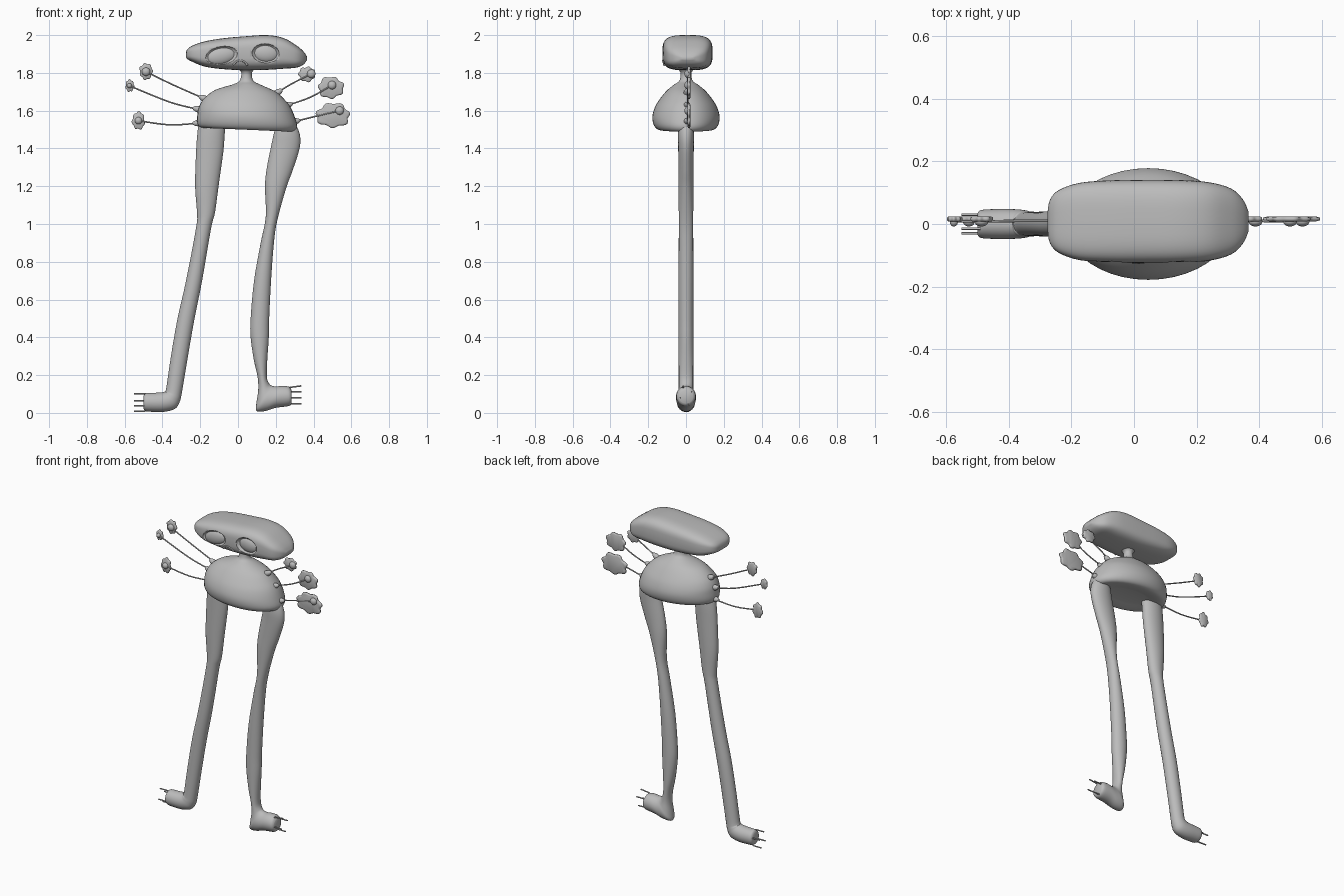
import bpy, bmesh, math
from mathutils import Vector

grey = bpy.data.materials.new("plain grey")
grey.diffuse_color = (0.5, 0.5, 0.5, 1)


def finish(name, bm):
    bmesh.ops.recalc_face_normals(bm, faces=bm.faces)
    me = bpy.data.meshes.new(name)
    bm.to_mesh(me)
    bm.free()
    ob = bpy.data.objects.new(name, me)
    bpy.context.collection.objects.link(ob)
    me.materials.append(grey)
    for p in me.polygons:
        p.use_smooth = True
    return ob


def spline(pts, steps):
    """Catmull-Rom interpolation through tuples of any length."""
    out = []
    for i in range(len(pts) - 1):
        a, b, c, d = (pts[min(max(i + k, 0), len(pts) - 1)] for k in (-1, 0, 1, 2))
        for s in range(steps):
            t = s / steps
            out.append([0.5 * (2 * q + (r - p) * t + (2 * p - 5 * q + 4 * r - u) * t * t
                        + (3 * q - p - 3 * r + u) * t ** 3) for p, q, r, u in zip(a, b, c, d)])
    return out + [list(pts[-1])]


def loft(name, rings, steps=4, seg=32, power=2.0, y0=0.0):
    """Skin over rings; each ring = one edge (x, z), opposite edge (x, z), half depth in y."""
    bm = bmesh.new()
    loops = []
    for ax, az, bx, bz, ry in spline(rings, steps):
        loop = []
        for i in range(seg):
            a = 2 * math.pi * i / seg
            c, s = (math.copysign(abs(f) ** (2 / power), f) for f in (math.cos(a), math.sin(a)))
            loop.append(bm.verts.new(((ax + bx) / 2 + c * (ax - bx) / 2, y0 + s * ry,
                                      (az + bz) / 2 + c * (az - bz) / 2)))
        loops.append(loop)
    for p, q in zip(loops, loops[1:]):
        for i in range(seg):
            j = (i + 1) % seg
            bm.faces.new((p[i], p[j], q[j], q[i]))
    bm.faces.new(loops[0])
    bm.faces.new(loops[-1])
    return finish(name, bm)


def ball(name, loc, radii, tilt=0.0):
    bm = bmesh.new()
    bmesh.ops.create_uvsphere(bm, u_segments=32, v_segments=16, radius=1)
    for v in bm.verts:
        v.co = Vector(a * b for a, b in zip(v.co, radii))
    ob = finish(name, bm)
    ob.location = loc
    ob.rotation_euler.y = tilt
    return ob


def wire(name, pts, radius):
    cu = bpy.data.curves.new(name, 'CURVE')
    cu.dimensions = '3D'
    cu.bevel_depth, cu.bevel_resolution, cu.use_fill_caps = radius, 2, True
    sp = cu.splines.new('POLY')
    path = spline(pts, 5)
    sp.points.add(len(path) - 1)
    for p, co in zip(sp.points, path):
        p.co = (*co, 1)
    cu.materials.append(grey)
    ob = bpy.data.objects.new(name, cu)
    bpy.context.collection.objects.link(ob)


# Wide flattened head, lofted from left tip to right tip
head = loft("head", [
    (-.276, 1.905, -.276, 1.885, .03), (-.268, 1.925, -.268, 1.873, .07),
    (-.24, 1.945, -.24, 1.858, .10), (-.175, 1.967, -.175, 1.833, .123),
    (-.08, 1.983, -.08, 1.82, .131), (.03, 1.993, .03, 1.814, .133), (.15, 2.0, .15, 1.816, .132),
    (.24, 1.985, .24, 1.822, .125), (.31, 1.945, .31, 1.828, .105),
    (.348, 1.912, .348, 1.845, .07), (.366, 1.885, .366, 1.87, .03)],
    seg=48, power=3.4, y0=.008)

# Eyes set in cut sockets
for side, x, z, rx, rz, tilt in (("left", -.09, 1.89, .088, .05, -.2), ("right", .147, 1.903, .073, .052, .08)):
    cutter = ball(side + "_socket_cutter", (x, -.125, z), (rx, .03, rz), tilt)
    cutter.hide_render = True
    cutter.hide_set(True)
    cut = head.modifiers.new(side + " socket", 'BOOLEAN')
    cut.operation, cut.object, cut.solver = 'DIFFERENCE', cutter, 'EXACT'
    ball(side + "_eye", (x, -.095, z), (rx * .93, .026, rz * .92), tilt)
bpy.context.view_layer.objects.active = head
head.select_set(True)
bpy.ops.object.shade_smooth_by_angle(angle=math.radians(40))

# Small arched nose
wire("nose", [(-.025, -.115, 1.842), (-.008, -.12, 1.86), (.015, -.122, 1.865),
              (.035, -.12, 1.858), (.05, -.115, 1.84)], .005)

# Domed torso running up into the flared neck
loft("torso", [
    (-.10, 1.515, .19, 1.50, .07), (-.17, 1.508, .25, 1.492, .12), (-.205, 1.515, .295, 1.49, .152),
    (-.217, 1.54, .313, 1.515, .172), (-.215, 1.58, .303, 1.56, .178), (-.207, 1.62, .28, 1.615, .165),
    (-.18, 1.665, .25, 1.655, .14), (-.12, 1.71, .20, 1.70, .103), (-.03, 1.738, .125, 1.735, .065),
    (.005, 1.755, .085, 1.755, .038), (.016, 1.78, .074, 1.78, .029), (.016, 1.805, .076, 1.805, .031),
    (-.01, 1.83, .10, 1.83, .055)], seg=40)

# Legs, each bending into its foot
loft("left_leg", [
    (-.205, 1.56, -.06, 1.56, .04), (-.215, 1.48, -.07, 1.48, .042), (-.222, 1.38, -.078, 1.38, .041),
    (-.227, 1.2, -.103, 1.2, .04), (-.217, 1.06, -.122, 1.06, .038), (-.222, .98, -.142, .98, .038),
    (-.275, .7, -.19, .7, .04), (-.32, .5, -.23, .5, .04), (-.355, .3, -.265, .3, .039),
    (-.38, .13, -.295, .12, .04), (-.388, .113, -.308, .06, .043), (-.395, .11, -.333, .022, .046),
    (-.425, .107, -.39, .006, .048), (-.46, .106, -.46, .006, .047), (-.49, .104, -.49, .01, .044),
    (-.5, .09, -.5, .022, .034)])
loft("right_leg", [
    (.30, 1.54, .21, 1.56, .036), (.327, 1.475, .19, 1.48, .042), (.326, 1.4, .175, 1.41, .041),
    (.288, 1.28, .153, 1.3, .04), (.255, 1.19, .143, 1.2, .04), (.208, 1.02, .147, 1.04, .038),
    (.19, .9, .12, .9, .038), (.175, .7, .085, .7, .04), (.165, .5, .067, .5, .04),
    (.163, .4, .067, .4, .04), (.155, .28, .084, .28, .039), (.153, .19, .104, .19, .037),
    (.165, .155, .107, .12, .038), (.178, .145, .097, .05, .044), (.19, .141, .098, .01, .05),
    (.205, .14, .145, .01, .052), (.24, .143, .2, .027, .053), (.27, .138, .268, .036, .05),
    (.284, .12, .284, .05, .038)])

# Four thin toes per foot
for side, x0, x1, heights in (("left", -.49, -.55, (.102, .065, .038, .008)),
                              ("right", .272, .335, (.135, .112, .08, .048))):
    for i, z in enumerate(heights):
        y = (-.015, .03, -.03, .012)[i]
        wire(f"{side}_toe_{i + 1}", [(x0, y, z), (x1, y, z + (.008 if i == 0 and x1 > 0 else 0))], .004)

# Wire arms ending in petalled flower hands:
# shoulder x, z | bend x, z | hand x, z | disc half sizes | ball x, z, radius
arms = {
    "left_upper": (-.17, 1.66, -.34, 1.735, -.487, 1.808, .036, .046, -.487, 1.806, .022),
    "left_middle": (-.20, 1.605, -.36, 1.645, -.573, 1.732, .024, .034, -.575, 1.732, .013),
    "left_lower": (-.20, 1.535, -.36, 1.525, -.527, 1.547, .035, .05, -.527, 1.547, .019),
    "right_upper": (.20, 1.69, .28, 1.74, .365, 1.793, .046, .042, .388, 1.795, .022),
    "right_middle": (.25, 1.625, .38, 1.67, .492, 1.722, .071, .06, .498, 1.735, .022),
    "right_lower": (.29, 1.54, .41, 1.57, .503, 1.575, .093, .068, .538, 1.6, .022)}
for n, (name, (sx, sz, mx, mz, hx, hz, rx, rz, bx, bz, br)) in enumerate(arms.items()):
    wire(name + "_arm", [(sx, .01, sz), (mx, .01, mz), (bx, .008, bz)], .004)
    # Thickened stub where the arm leaves the body
    stub = (Vector((mx, 0, mz)) - Vector((sx, 0, sz))).normalized()
    ball(name + "_arm_root", (sx, .005, sz), (.042, .018, .018), -math.atan2(stub.z, stub.x))
    # Wavy rounded disc
    bm = bmesh.new()
    loops = []
    for y, k in ((.008, .85), (.012, 1), (.02, 1), (.024, .85)):
        loop = []
        for i in range(48):
            a = 2 * math.pi * i / 48
            r = k * (.94 + .08 * math.cos(7 * a + n) + .03 * math.sin(3 * a + 2 * n))
            loop.append(bm.verts.new((hx + rx * r * math.cos(a), y, hz + rz * r * math.sin(a))))
        loops.append(loop)
    for p, q in zip(loops, loops[1:]):
        for i in range(48):
            j = (i + 1) % 48
            bm.faces.new((p[i], p[j], q[j], q[i]))
    bm.faces.new(loops[0])
    bm.faces.new(loops[-1])
    finish(name + "_flower", bm)
    ball(name + "_flower_centre", (bx, .008, bz), (br, .016, br))
